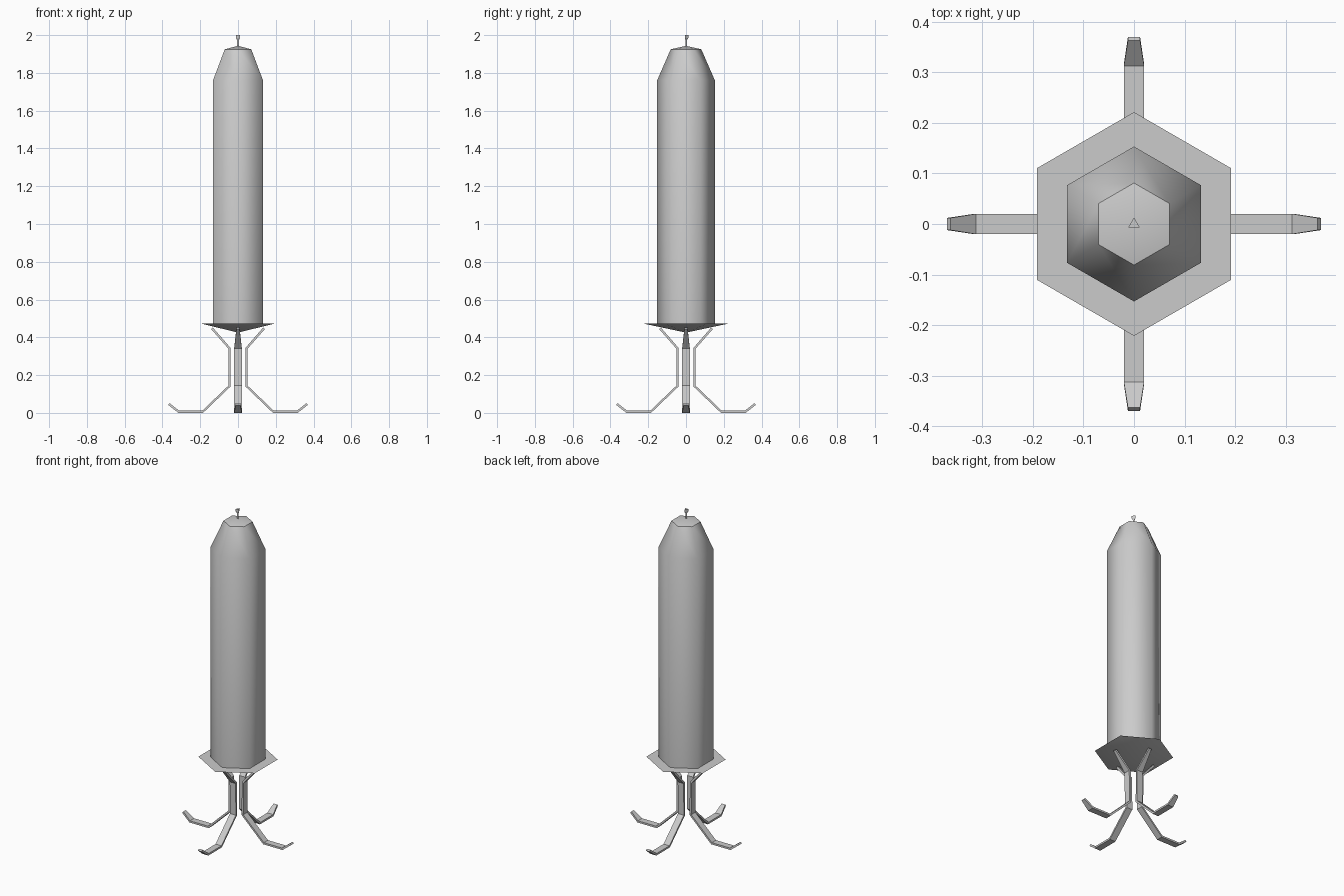
import bpy, bmesh, math
from mathutils import Vector, Matrix

old = bpy.data.objects.get("Cube")
if old:
    bpy.data.objects.remove(old, do_unlink=True)

grey = bpy.data.materials.new("light grey")
grey.use_nodes = True
colour = (0.6, 0.6, 0.6, 1)
grey.diffuse_color = colour
grey.node_tree.nodes["Principled BSDF"].inputs["Base Color"].default_value = colour


def finish(name, bm, smooth_angle=None):
    """Turn a bmesh into a named grey object, smoothed below the given angle."""
    bmesh.ops.recalc_face_normals(bm, faces=bm.faces)
    mesh = bpy.data.meshes.new(name)
    bm.to_mesh(mesh)
    bm.free()
    mesh.materials.append(grey)
    obj = bpy.data.objects.new(name, mesh)
    bpy.context.collection.objects.link(obj)
    if smooth_angle:
        bpy.ops.object.select_all(action='DESELECT')
        obj.select_set(True)
        bpy.context.view_layer.objects.active = obj
        bpy.ops.object.shade_smooth_by_angle(angle=math.radians(smooth_angle))
    return obj


def lathe(name, profile, sides, smooth_angle=None, cap=True):
    """Stack polygon rings of (radius, height), first corner towards +y."""
    bm = bmesh.new()
    rings = []
    for r, z in profile:
        if r == 0:
            rings.append([bm.verts.new((0, 0, z))] * sides)
            continue
        turns = [math.tau * i / sides for i in range(sides)]
        rings.append([bm.verts.new((r * math.sin(a), r * math.cos(a), z)) for a in turns])
    for low, high in zip(rings, rings[1:]):
        for i in range(sides):
            j = (i + 1) % sides
            corners = dict.fromkeys((low[i], low[j], high[j], high[i]))
            bm.faces.new(list(corners))
    for ring, (r, z) in ((rings[0], profile[0]), (rings[-1], profile[-1])):
        if cap and r > 0:
            bm.faces.new(ring)
    return finish(name, bm, smooth_angle)


# Hexagonal hull with its tapered shoulder, low cap, and flared base plate
lathe("hull", [(0.153, 0.47), (0.153, 1.76), (0.081, 1.925)], 6, 75, cap=False)
lathe("nose_cap", [(0.081, 1.925), (0, 1.943)], 6, 40)
lathe("base_plate", [(0, 0.425), (0.221, 0.472)], 6, 40)

# Three-sided antenna with a wider tip
lathe("antenna", [(0.006, 1.935), (0.006, 1.975), (0.013, 1.985), (0.013, 2.0)], 3)

# Leg centreline: distance out, height, half width
LEG = [(0.138, 0.448, 0.008), (0.046, 0.343, 0.020), (0.044, 0.143, 0.020),
       (0.187, 0.006, 0.020), (0.314, 0.006, 0.020), (0.366, 0.047, 0.012)]
THICK = 0.006


def leg(name, angle):
    bm = bmesh.new()
    pts = [Vector((x, 0, z)) for x, z, w in LEG]
    sections = []
    for i, p in enumerate(pts):
        d_in = (p - pts[max(i - 1, 0)]).normalized()
        d_out = (pts[min(i + 1, len(pts) - 1)] - p).normalized()
        tangent = (d_in + d_out).normalized()
        side = Vector((tangent.z, 0, -tangent.x)) * THICK
        across = Vector((0, LEG[i][2], 0))
        sections.append([bm.verts.new(p + side * s + across * t)
                         for s, t in ((1, 1), (1, -1), (-1, -1), (-1, 1))])
    for a, b in zip(sections, sections[1:]):
        for i in range(4):
            j = (i + 1) % 4
            bm.faces.new((a[i], a[j], b[j], b[i]))
    bm.faces.new(sections[0])
    bm.faces.new(sections[-1])
    bm.transform(Matrix.Rotation(angle, 4, 'Z'))
    return finish(name, bm)


# Four legs at right angles
for i, where in enumerate(("left", "back", "right", "front")):
    leg(where + "_leg", i * math.pi / 2)
